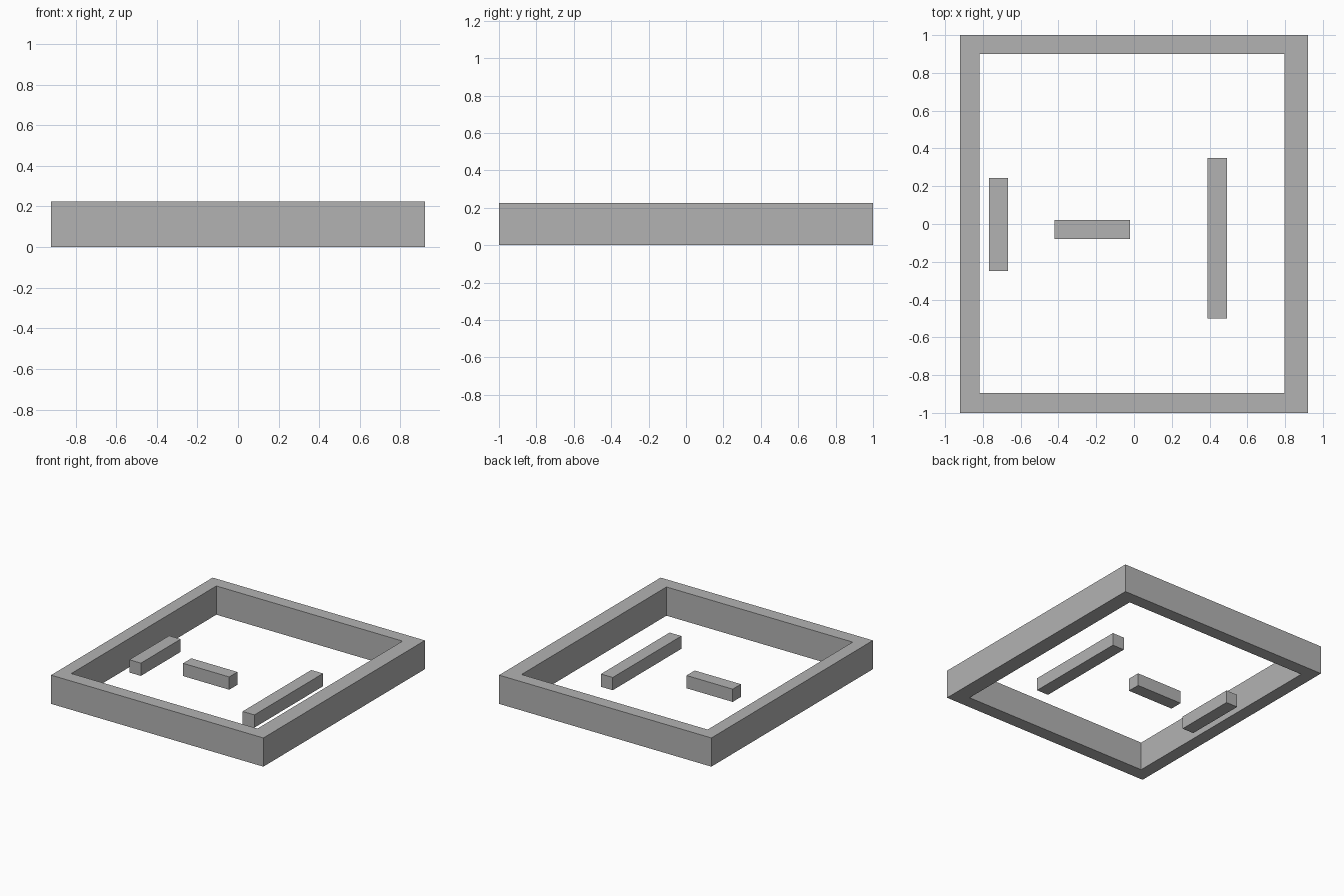
import bpy
import bmesh

cube = bpy.data.objects.get("Cube")
if cube:
    bpy.data.objects.remove(cube, do_unlink=True)

# Single plain grey material
grey = bpy.data.materials.new("plain_grey")
grey.use_nodes = True
colour = (0.45, 0.45, 0.45, 1)
grey.diffuse_color = colour
grey.node_tree.nodes["Principled BSDF"].inputs["Base Color"].default_value = colour


def add_object(name, bm):
    bmesh.ops.recalc_face_normals(bm, faces=bm.faces)
    mesh = bpy.data.meshes.new(name)
    bm.to_mesh(mesh)
    bm.free()
    mesh.materials.append(grey)
    obj = bpy.data.objects.new(name, mesh)
    bpy.context.collection.objects.link(obj)
    return obj


def rectangle(bm, x0, x1, y0, y1):
    corners = ((x0, y0), (x1, y0), (x1, y1), (x0, y1))
    return [bm.verts.new((x, y, 0)) for x, y in corners]


def raise_faces(bm, height):
    """Extrude the flat footprint upwards into a closed solid."""
    result = bmesh.ops.extrude_face_region(bm, geom=bm.faces[:], use_keep_orig=True)
    top = [v for v in result["geom"] if isinstance(v, bmesh.types.BMVert)]
    bmesh.ops.translate(bm, verts=top, vec=(0, 0, height))


# Outer wall: rectangular ring, with the left side slightly thicker
bm = bmesh.new()
outer = rectangle(bm, -0.92, 0.92, -1, 1)
inner = rectangle(bm, -0.818, 0.796, -0.895, 0.9)
for i in range(4):
    j = (i + 1) % 4
    bm.faces.new((outer[i], outer[j], inner[j], inner[i]))
raise_faces(bm, 0.225)
add_object("outer_wall", bm)

# Low bars standing inside the wall
bars = {
    "right_bar": (-0.767, -0.667, -0.25, 0.243),
    "middle_bar": (-0.42, -0.02, -0.08, 0.022),
    "left_bar": (0.39, 0.492, -0.5, 0.35),
}
for name, footprint in bars.items():
    bm = bmesh.new()
    bm.faces.new(rectangle(bm, *footprint))
    raise_faces(bm, 0.1)
    add_object(name, bm)
